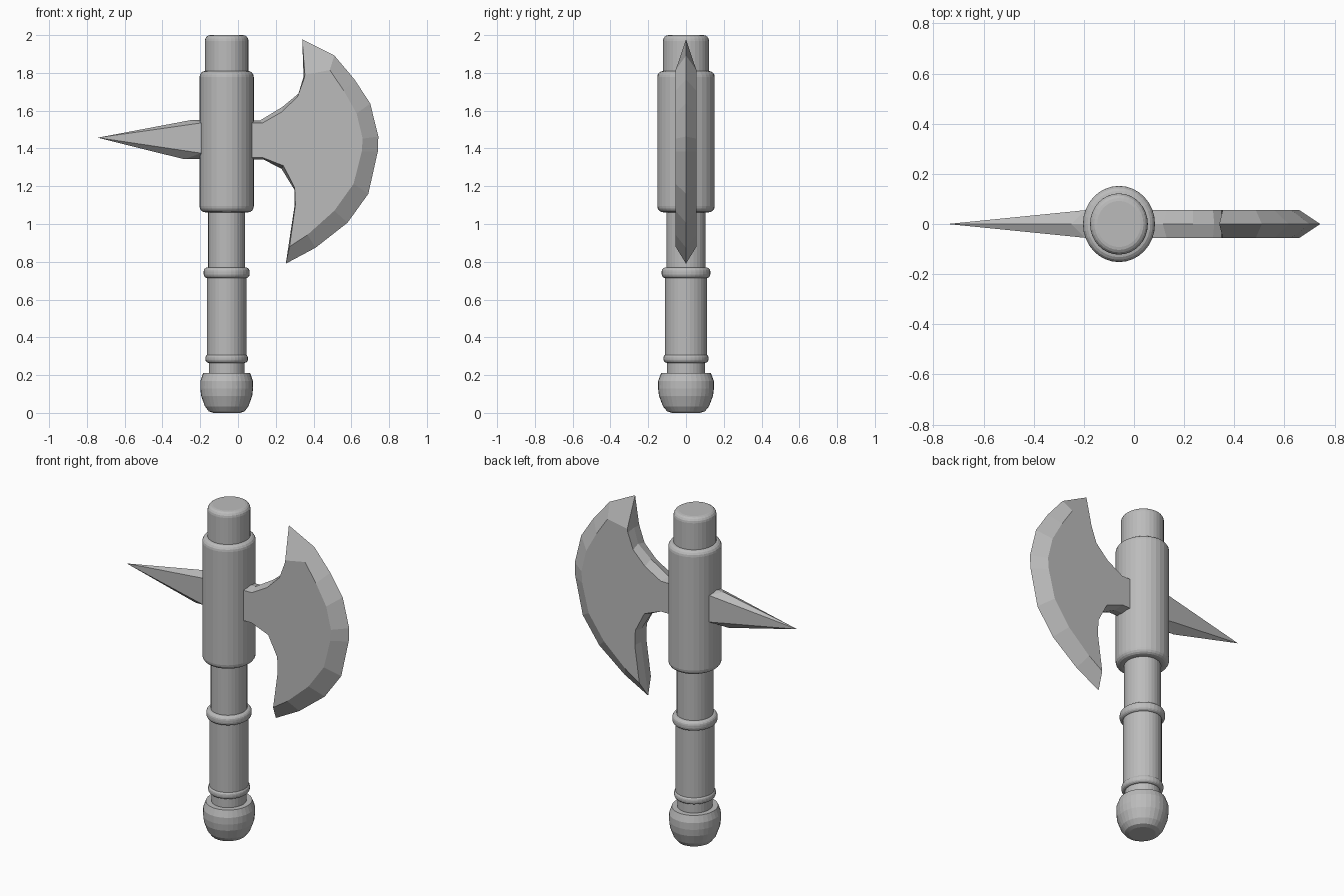
import bpy, bmesh, math

if "Cube" in bpy.data.objects:
    bpy.data.objects.remove(bpy.data.objects["Cube"])

AXIS_X = -0.06      # the handle sits left of centre
SQUASH = 0.945      # the handle is slightly oval
SIDES = 32
HALF = 0.055        # half thickness of the blade

steel = bpy.data.materials.new("plain grey")
steel.diffuse_color = (0.5, 0.5, 0.5, 1)
steel.use_nodes = True
steel.node_tree.nodes["Principled BSDF"].inputs["Base Color"].default_value = steel.diffuse_color


def finish(name, bm):
    bmesh.ops.recalc_face_normals(bm, faces=bm.faces[:])
    mesh = bpy.data.meshes.new(name)
    bm.to_mesh(mesh)
    bm.free()
    mesh.materials.append(steel)
    obj = bpy.data.objects.new(name, mesh)
    bpy.context.collection.objects.link(obj)
    return obj


def bridge(bm, a, b):
    n = len(a)
    for i in range(n):
        j = (i + 1) % n
        bm.faces.new((a[i], a[j], b[j], b[i]))


def lathe(name, profile):
    """Closed turned part from (radius, height) pairs."""
    bm = bmesh.new()
    rings = []
    for r, z in profile:
        rings.append([bm.verts.new((AXIS_X + SQUASH * r * math.cos(t), r * math.sin(t), z))
                      for t in (2 * math.pi * k / SIDES for k in range(SIDES))])
    for a, b in zip(rings, rings[1:]):
        bridge(bm, a, b)
    bm.faces.new(rings[0])
    bm.faces.new(rings[-1])
    return finish(name, bm)


def rounded(r, z0, z1, b):
    """Profile of a cylinder with rounded rims."""
    arc = [math.radians(a) for a in (0, 22.5, 45, 67.5, 90)]
    low = [(r - b + b * math.sin(a), z0 + b - b * math.cos(a)) for a in arc]
    high = [(r - b + b * math.cos(a), z1 - b + b * math.sin(a)) for a in arc]
    return low + high


# Handle parts, bottom to top
lathe("pommel", [(0.075, 0.0), (0.10, 0.008), (0.122, 0.035), (0.143, 0.09),
                 (0.148, 0.13), (0.147, 0.17), (0.132, 0.21)])
lathe("neck", [(0.10, 0.19), (0.10, 0.28)])
lathe("lower_ring", rounded(0.119, 0.265, 0.31, 0.018))
lathe("grip", [(0.111, 0.29), (0.111, 0.73)])
lathe("upper_ring", rounded(0.129, 0.713, 0.77, 0.022))
lathe("shaft", [(0.104, 0.74), (0.104, 1.10)])
lathe("collar", rounded(0.152, 1.062, 1.81, 0.032))
lathe("top_cap", rounded(0.122, 1.70, 2.0, 0.03))

# Blade: outline on the middle plane, paired with the outline of the flat cheeks
edge = [(-0.06, 1.547), (0.115, 1.547), (0.235, 1.62), (0.32, 1.69), (0.347, 1.78),
        (0.34, 1.977), (0.51, 1.892), (0.617, 1.765), (0.70, 1.638), (0.743, 1.463),
        (0.74, 1.383), (0.69, 1.16), (0.58, 1.007), (0.41, 0.874), (0.253, 0.79),
        (0.30, 1.102), (0.298, 1.182), (0.23, 1.293), (0.135, 1.341), (-0.06, 1.341)]
cheek = [(-0.06, 1.535), (0.13, 1.535), (0.235, 1.595), (0.315, 1.675), (0.35, 1.77),
         (0.354, 1.79), (0.486, 1.815), (0.56, 1.706), (0.628, 1.585), (0.66, 1.452),
         (0.655, 1.383), (0.612, 1.213), (0.51, 1.07), (0.368, 0.943), (0.273, 0.88),
         (0.304, 1.102), (0.30, 1.192), (0.24, 1.309), (0.13, 1.352), (-0.06, 1.352)]
bm = bmesh.new()
mid = [bm.verts.new((x, 0, z)) for x, z in edge]
for y in (-HALF, HALF):
    side = [bm.verts.new((x, y, z)) for x, z in cheek]
    bm.faces.new(side)
    bridge(bm, mid, side)
finish("blade", bm)

# Back spike: six-sided stub running to a point
bm = bmesh.new()
section = [(0, 1.55, -0.25), (HALF, 1.535, -0.195), (HALF, 1.375, -0.195),
           (0, 1.343, -0.285), (-HALF, 1.375, -0.195), (-HALF, 1.535, -0.195)]
root = [bm.verts.new((AXIS_X, y, z)) for y, z, x in section]
base = [bm.verts.new((x, y, z)) for y, z, x in section]
tip = bm.verts.new((-0.743, 0, 1.457))
bridge(bm, root, base)
bm.faces.new(root)
for i in range(6):
    bm.faces.new((base[i], base[(i + 1) % 6], tip))
finish("back_spike", bm)
